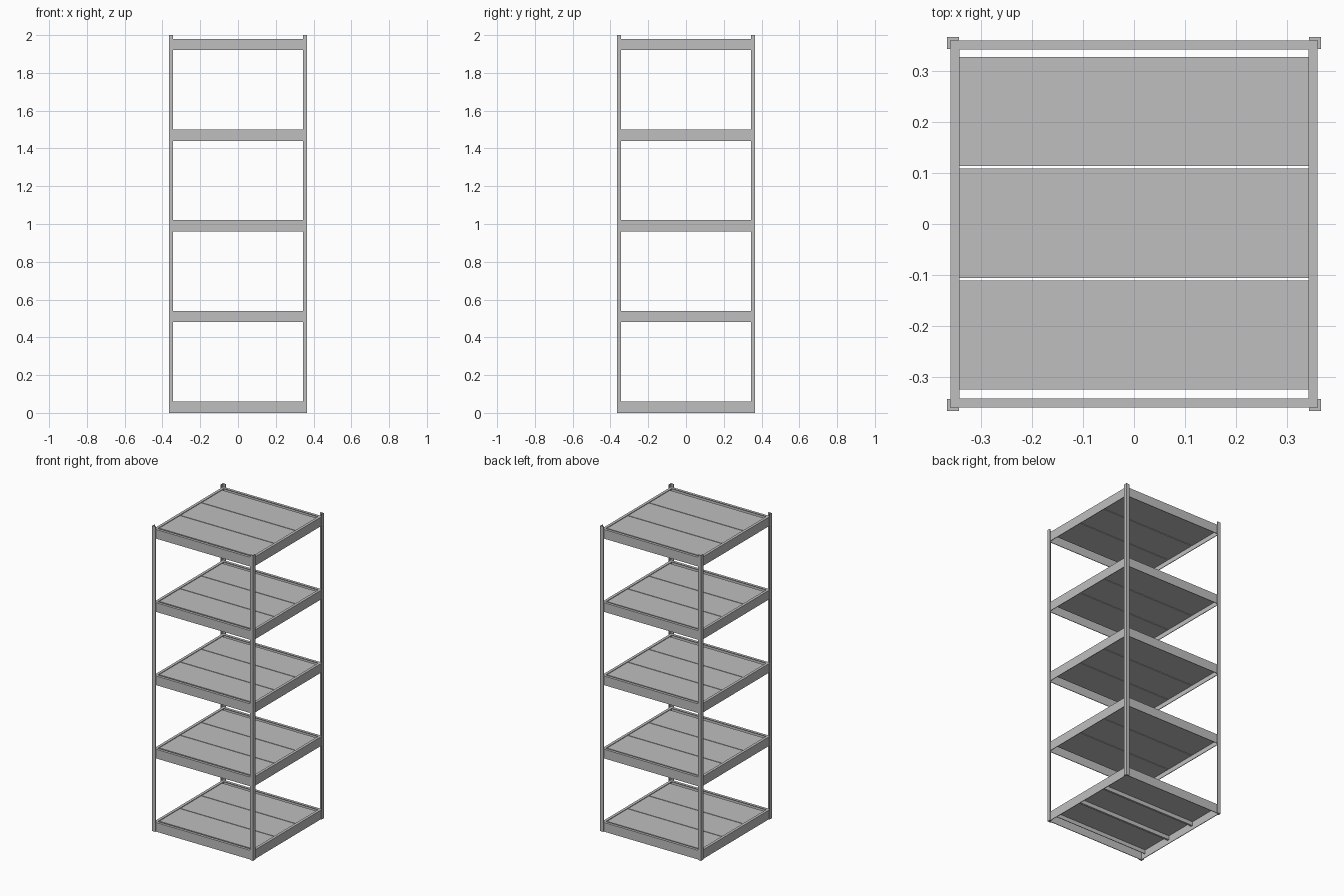
import bpy
import bmesh
from mathutils import Matrix, Vector

cube = bpy.data.objects.get("Cube")
if cube:
    bpy.data.objects.remove(cube, do_unlink=True)

# Single painted-steel colour
steel = bpy.data.materials.new("grey_steel")
steel.use_nodes = True
colour = (0.52, 0.52, 0.52, 1)
steel.diffuse_color = colour
steel.node_tree.nodes["Principled BSDF"].inputs["Base Color"].default_value = colour


def make_object(name, bm):
    bmesh.ops.recalc_face_normals(bm, faces=bm.faces)
    mesh = bpy.data.meshes.new(name)
    bm.to_mesh(mesh)
    bm.free()
    mesh.materials.append(steel)
    obj = bpy.data.objects.new(name, mesh)
    bpy.context.collection.objects.link(obj)
    return obj


def prism(name, points, length, frame):
    """Extrude a closed 2D profile along the frame's local z axis."""
    bm = bmesh.new()
    face = bm.faces.new([bm.verts.new((u, v, 0)) for u, v in points])
    new = bmesh.ops.extrude_face_region(bm, geom=[face])["geom"]
    verts = [g for g in new if isinstance(g, bmesh.types.BMVert)]
    bmesh.ops.translate(bm, verts=verts, vec=(0, 0, length))
    bmesh.ops.transform(bm, matrix=frame, verts=bm.verts)
    return make_object(name, bm)


def box(name, low, high):
    low, high = Vector(low), Vector(high)
    bm = bmesh.ops
    mesh = bmesh.new()
    bm.create_cube(mesh, size=1)
    bm.scale(mesh, vec=high - low, verts=mesh.verts)
    bm.translate(mesh, vec=(low + high) / 2, verts=mesh.verts)
    return make_object(name, mesh)


HEIGHT = 2.0
OUTER = 0.366       # outside of the corner posts
FRAME = 0.36        # outside of the shelf frames
FLANGE = 0.018      # width of the frame's top flange
PLATE = 0.004
RAIL = 0.06
PITCH = 0.48
INNER = FRAME - FLANGE

# Corner posts: angle sections wrapped around the frames
arm = OUTER - 0.343
wall = OUTER - FRAME
angle = [(0, 0), (-arm, 0), (-arm, -wall), (-wall, -wall), (-wall, -arm), (0, -arm)]
for side, sx in (("left", 1), ("right", -1)):
    for end, sy in (("back", 1), ("front", -1)):
        frame = Matrix.Translation((sx * OUTER, sy * OUTER, 0)) @ Matrix.Diagonal((sx, sy, 1, 1))
        prism(f"{end}_{side}_post", angle, HEIGHT, frame)

# Rail section: upright plate with an inward flange along its top
rail = [(0, 0), (0, RAIL), (-FLANGE, RAIL), (-FLANGE, RAIL - PLATE),
        (-PLATE, RAIL - PLATE), (-PLATE, 0)]
rail_frame = Matrix(((1, 0, 0, FRAME), (0, 0, 1, -FRAME), (0, 1, 0, 0), (0, 0, 0, 1)))

board_pitch = 0.219
half_board = 0.107
for level in range(5):
    base = level * PITCH
    # Four rails around the shelf
    for turn, side in enumerate(("left", "back", "right", "front")):
        spin = Matrix.Translation((0, 0, base)) @ Matrix.Rotation(turn * 1.5707963, 4, "Z")
        prism(f"shelf_{level + 1}_{side}_rail", rail, 2 * FRAME, spin @ rail_frame)

    # Three boards with narrow gaps between them
    top = base + RAIL - PLATE - 0.001
    for n in (-1, 0, 1):
        y = n * board_pitch + 0.0015
        name = f"shelf_{level + 1}_board_{n + 2}"
        reach = FRAME - PLATE
        depth = PLATE if level == 0 else 0.025
        box(name, (-reach, y - half_board, top - depth), (reach, y + half_board, top))
        if level == 0:
            # Folded lips under the lowest boards
            for s in (-1, 1):
                edge = sorted((y + s * half_board, y + s * (half_board - PLATE)))
                box(f"{name}_lip", (-reach, edge[0], top - 0.03), (reach, edge[1], top - PLATE))
